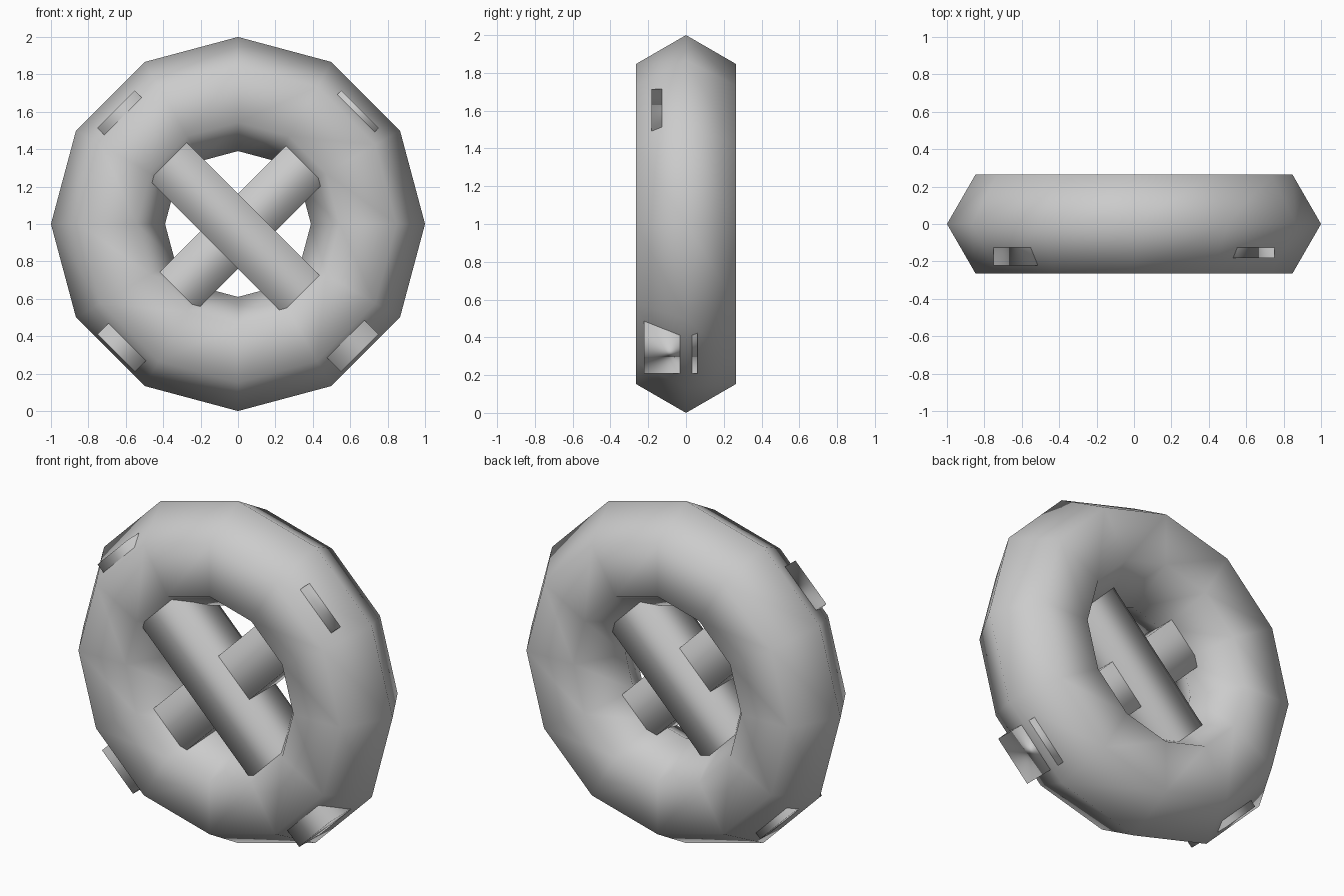
import bpy
import math

if "Cube" in bpy.data.objects:
    bpy.data.objects.remove(bpy.data.objects["Cube"])

# one plain colour for everything
grey = bpy.data.materials.new("light_grey")
grey.diffuse_color = (0.6, 0.6, 0.6, 1.0)
grey.use_nodes = True
grey.node_tree.nodes["Principled BSDF"].inputs["Base Color"].default_value = grey.diffuse_color


def finish(name):
    ob = bpy.context.object
    ob.name = name
    ob.data.materials.append(grey)
    bpy.ops.object.shade_smooth()
    return ob


# ring: coarse torus standing upright
bpy.ops.mesh.primitive_torus_add(
    major_segments=12, minor_segments=6, major_radius=0.695, minor_radius=0.305,
    location=(0, 0, 1), rotation=(math.pi / 2, 0, 0))
finish("ring")


# crossed square bars whose ends just break through the ring
def bar(name, angle, y):
    bpy.ops.mesh.primitive_cube_add(
        size=1, location=(0, y, 0.962), rotation=(0, math.radians(angle), 0))
    ob = finish(name)
    ob.scale = (1.844, 0.284, 0.284)


bar("front_bar", 45, -0.081)
bar("back_bar", -45, -0.04)
